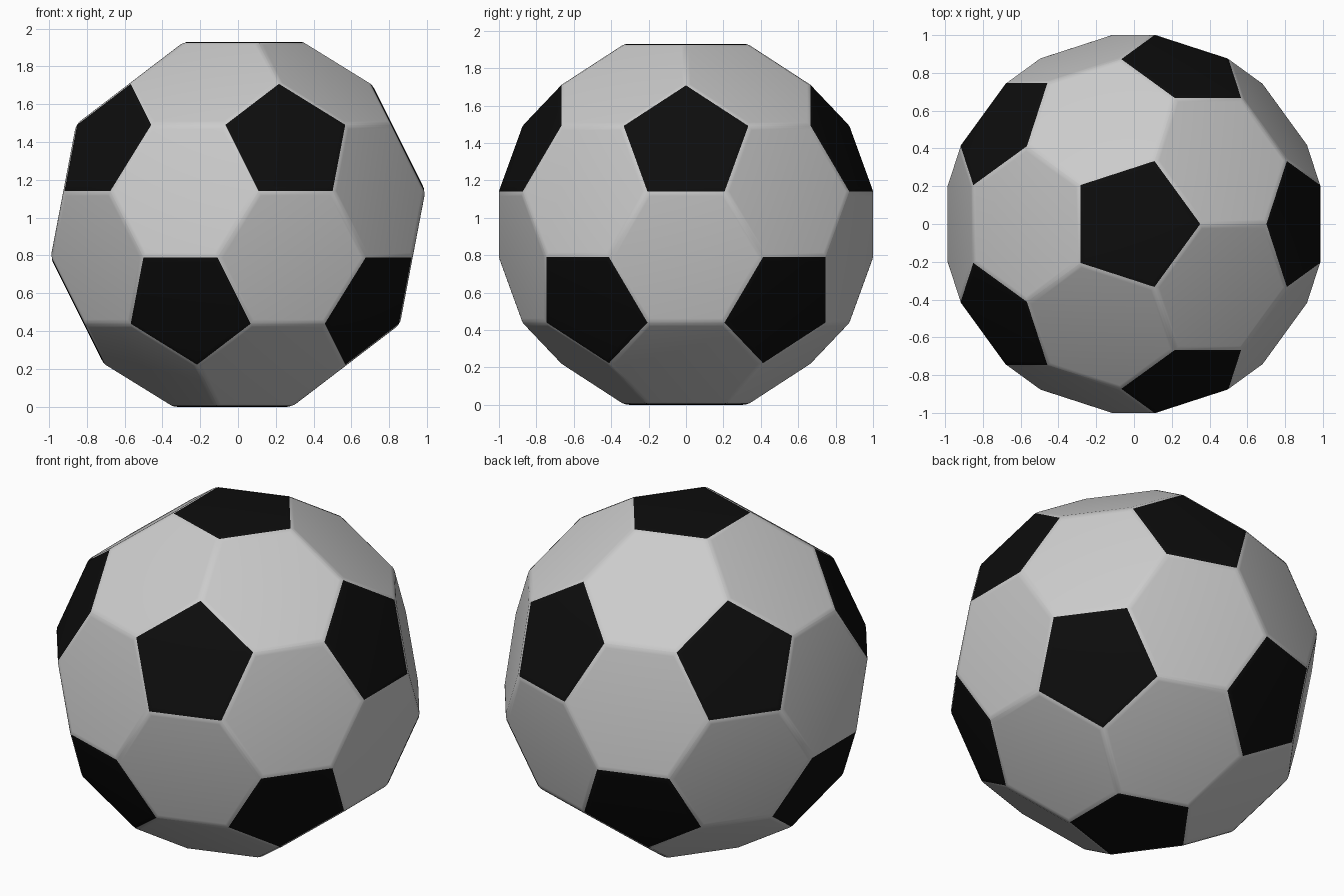
import bpy, bmesh, math
from mathutils import Vector

if "Cube" in bpy.data.objects:
    bpy.data.objects.remove(bpy.data.objects["Cube"])

R = 1.1756          # circumradius of the guiding icosahedron
CENTRE_Z = 0.965
RAISE = 0.006       # panel height above the seams

# Corners of the guiding icosahedron: two poles and two rings of five
lat = math.atan(0.5)
corners = [Vector((0, 0, R)), Vector((0, 0, -R))]
for i in range(5):
    for ang, s in ((72 * i, 1), (72 * i + 36, -1)):
        t = math.radians(ang)
        corners.append(R * Vector((math.cos(lat) * math.cos(t),
                                   math.cos(lat) * math.sin(t),
                                   s * math.sin(lat))))


def near(a, b):
    return 0.1 < (corners[a] - corners[b]).length < 1.1 * R


def cut(a, b):
    # Point one third of the way from corner a to corner b
    return (2 * corners[a] + corners[b]) / 3


def ordered(points):
    # Sort points counter-clockwise as seen from outside
    c = sum(points, Vector()) / len(points)
    n = c.normalized()
    u = (points[0] - c).normalized()
    w = n.cross(u)
    return sorted(points, key=lambda p: math.atan2((p - c).dot(w), (p - c).dot(u)))


def make_panels(name, panels, colour=None):
    bm = bmesh.new()
    for pts in panels:
        bm.faces.new([bm.verts.new(p) for p in ordered(pts)])
    bm.normal_update()
    # Rounded rim: steep step first, then a shallow one
    tops = bm.faces[:]
    for thick, depth in ((0.010, RAISE * 0.7), (0.014, RAISE * 0.3)):
        bmesh.ops.inset_individual(bm, faces=tops, thickness=thick, depth=depth,
                                   use_even_offset=True)
    for f in bm.faces:
        f.smooth = True
    mesh = bpy.data.meshes.new(name)
    bm.to_mesh(mesh)
    bm.free()
    ob = bpy.data.objects.new(name, mesh)
    ob.location.z = CENTRE_Z
    bpy.context.collection.objects.link(ob)
    if colour:
        mat = bpy.data.materials.new(name + "_colour")
        mat.diffuse_color = colour
        mat.use_nodes = True
        mat.node_tree.nodes["Principled BSDF"].inputs["Base Color"].default_value = mat.diffuse_color
        mesh.materials.append(mat)


ids = range(12)
# Black pentagons sit on the corners, pale hexagons on the triangles
pentagons = [[cut(a, b) for b in ids if near(a, b)] for a in ids]
hexagons = [[cut(p, q) for p in (a, b, c) for q in (a, b, c) if p != q]
            for a in ids for b in ids for c in ids
            if a < b < c and near(a, b) and near(b, c) and near(a, c)]

make_panels("pentagon_panels", pentagons, (0.004, 0.004, 0.004, 1))
make_panels("hexagon_panels", hexagons)
